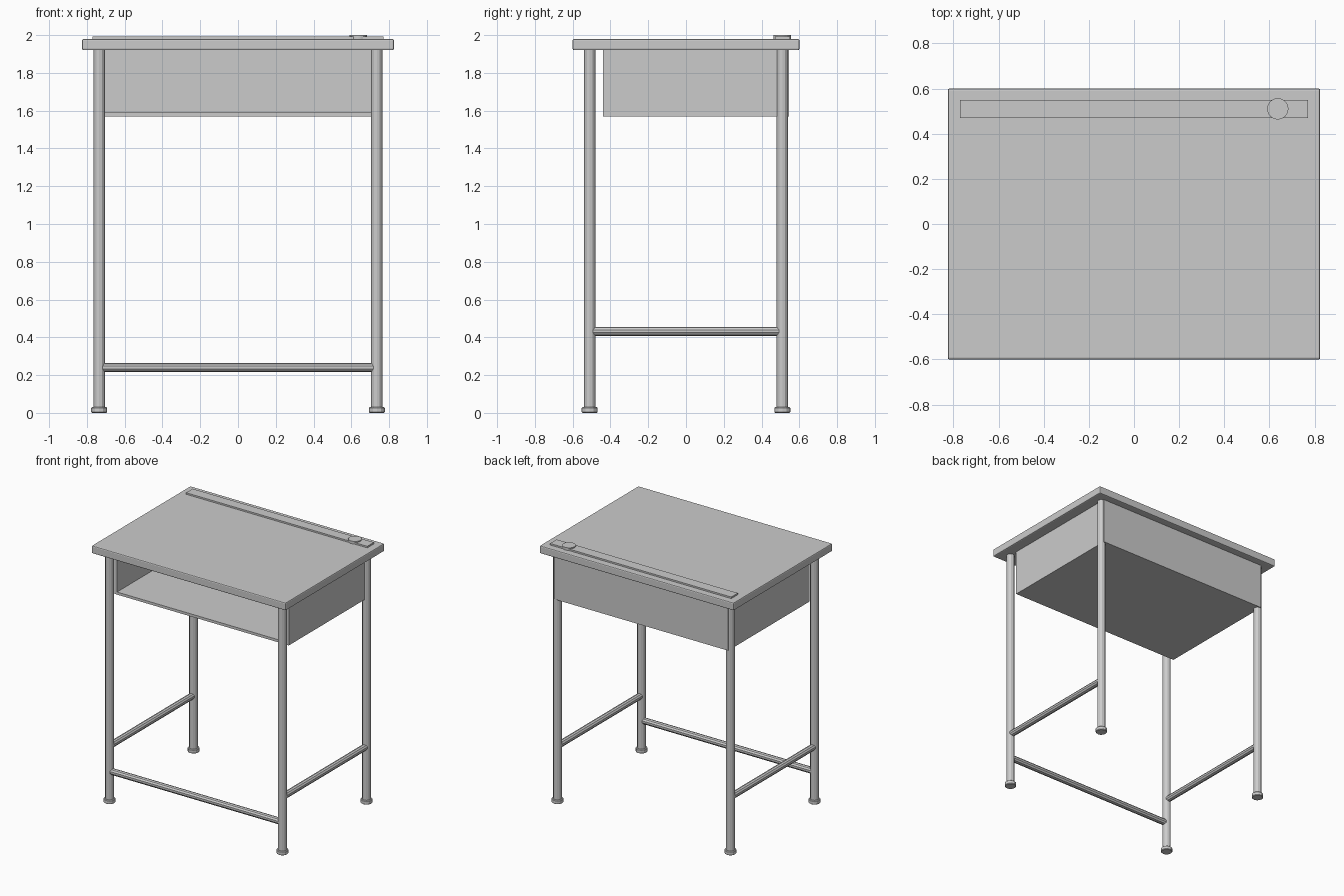
import bpy
from mathutils import Vector

if "Cube" in bpy.data.objects:
    bpy.data.objects.remove(bpy.data.objects["Cube"])


def box(name, lo, hi, bevel=0.0):
    lo, hi = Vector(lo), Vector(hi)
    bpy.ops.mesh.primitive_cube_add(size=1, location=(lo + hi) / 2)
    ob = bpy.context.object
    ob.name = name
    ob.scale = hi - lo
    bpy.ops.object.transform_apply(location=False, rotation=False, scale=True)
    if bevel:
        mod = ob.modifiers.new("edge", 'BEVEL')
        mod.width = bevel
        mod.segments = 2
    return ob


def rod(name, a, b, radius, sides=12, bevel=0.0):
    a, b = Vector(a), Vector(b)
    bpy.ops.mesh.primitive_cylinder_add(vertices=sides, radius=radius, depth=(b - a).length,
                                        location=(a + b) / 2,
                                        rotation=(b - a).to_track_quat('Z', 'Y').to_euler())
    ob = bpy.context.object
    ob.name = name
    if bevel:
        mod = ob.modifiers.new("edge", 'BEVEL')
        mod.width = bevel
        mod.limit_method = 'ANGLE'
        mod.angle_limit = 1.0
    return ob


LX, LY = 0.735, 0.51      # leg centres
BX, Y0, Y1 = 0.74, -0.44, 0.545   # storage box extents
Z0, Z1, T = 1.57, 1.92, 0.02

# Desktop with raised pencil strip and round inkwell lid
box("desktop", (-0.825, -0.6, Z1), (0.825, 0.6, 1.98), 0.008)
box("pencil_strip", (-0.77, 0.47, 1.975), (0.77, 0.55, 1.992))
rod("inkwell_lid", (0.637, 0.51, 1.98), (0.637, 0.51, 2.0), 0.047, 24)

# Open-fronted storage box
box("box_floor", (-BX, Y0, Z0), (BX, Y1, Z0 + T))
box("box_back", (-BX, Y1 - T, Z0 + T), (BX, Y1, Z1))
for side, s in (("left", -1), ("right", 1)):
    xs = sorted((s * BX, s * (BX - T)))
    box(side + "_box_wall", (xs[0], Y0, Z0 + T), (xs[1], Y1 - T, Z1))

# Tube legs with rubber feet, and side rails
for side, s in (("left", -1), ("right", 1)):
    for end, e in (("front", -1), ("back", 1)):
        x, y = s * LX, e * LY
        rod(f"{end}_{side}_leg", (x, y, 0.01), (x, y, Z1), 0.03)
        rod(f"{end}_{side}_foot", (x, y, 0), (x, y, 0.03), 0.042, 12, 0.004)
    rod(side + "_side_rail", (s * LX, -LY, 0.432), (s * LX, LY, 0.432), 0.024, 10)

# Front foot rail
rod("front_foot_rail", (-LX, -LY, 0.24), (LX, -LY, 0.24), 0.024, 10)
